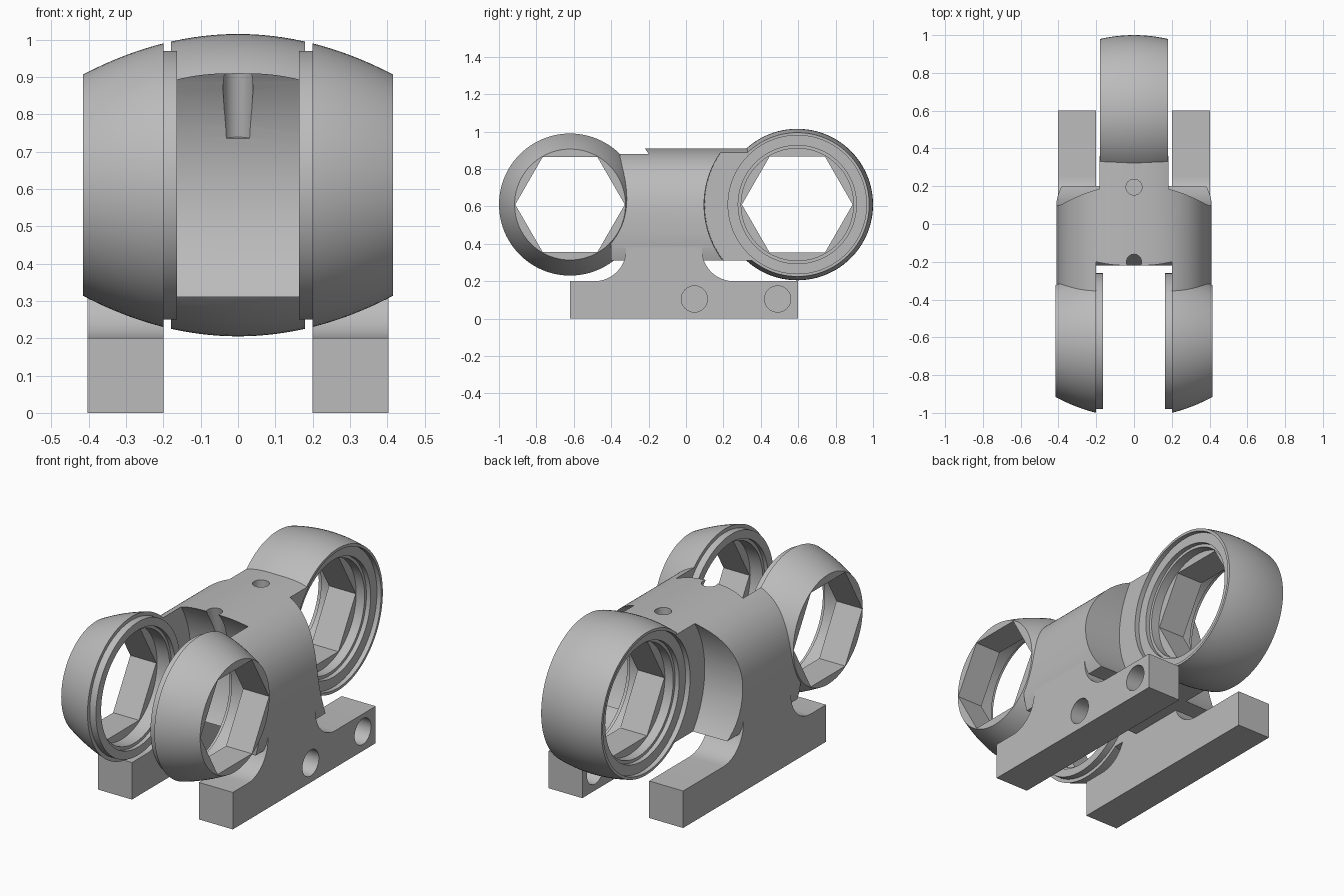
import bpy, bmesh, math
from mathutils import Vector

if "Cube" in bpy.data.objects:
    bpy.data.objects.remove(bpy.data.objects["Cube"])

AXIS_Z = 0.61
FRONT_Y, REAR_Y = -0.62, 0.595

grey = bpy.data.materials.new("plain grey")
grey.diffuse_color = (0.5, 0.5, 0.5, 1)
grey.use_nodes = True
grey.node_tree.nodes["Principled BSDF"].inputs["Base Color"].default_value = grey.diffuse_color


def make(name, loops):
    """Loft a closed solid through matching loops of points."""
    bm = bmesh.new()
    rows = [[bm.verts.new(p) for p in loop] for loop in loops]
    n = len(rows[0])
    for a, b in zip(rows, rows[1:]):
        for i in range(n):
            j = (i + 1) % n
            bm.faces.new((a[i], a[j], b[j], b[i]))
    bm.faces.new(rows[0][::-1])
    bm.faces.new(rows[-1])
    bmesh.ops.recalc_face_normals(bm, faces=bm.faces[:])
    me = bpy.data.meshes.new(name)
    bm.to_mesh(me)
    bm.free()
    me.materials.append(grey)
    ob = bpy.data.objects.new(name, me)
    bpy.context.collection.objects.link(ob)
    return ob


def turned(name, y, profile, z=AXIS_Z, sides=96):
    """Solid turned about an x-parallel axis; profile is (x, radius)."""
    def ring(x, r):
        return [(x, y + r * math.cos(2 * math.pi * i / sides),
                 z + r * math.sin(2 * math.pi * i / sides)) for i in range(sides)]
    return make(name, [ring(x, r) for x, r in profile])


def drill(name, a, b, r, sides=32):
    a, b = Vector(a), Vector(b)
    q = (b - a).to_track_quat('Z', 'Y')
    ring = [q @ Vector((r * math.cos(2 * math.pi * i / sides),
                        r * math.sin(2 * math.pi * i / sides), 0)) for i in range(sides)]
    return make(name, [[a + p for p in ring], [b + p for p in ring]])


def combine(target, tool, op):
    m = target.modifiers.new("join", 'BOOLEAN')
    m.operation, m.object, m.solver = op, tool, 'EXACT'
    bpy.context.view_layer.objects.active = target
    bpy.ops.object.modifier_apply(modifier=m.name)
    bpy.data.objects.remove(tool, do_unlink=True)


def add(tool):
    combine(link, tool, 'UNION')


def cut(tool):
    combine(link, tool, 'DIFFERENCE')


def barrel(x0, x1, steps=12):
    """Crowned outer profile shared by all three rings."""
    xs = [x0 + (x1 - x0) * i / steps for i in range(steps + 1)]
    return [(x, 0.405 - 0.63 * x * x) for x in xs]


# Rounded main body with a flat underside
section = []
for i in range(97):
    t = math.radians(-40 + 260 * i / 96)
    c, s = math.cos(t), math.sin(t)
    x = 0.41 * math.copysign(abs(c) ** 0.8, c)
    z = 0.5 + 0.41 * math.copysign(abs(s) ** 0.8, s)
    if z > 0.315:
        section.append((x, z))
section = [(0.385, 0.31)] + section + [(-0.385, 0.31)]
link = make("hinge_link", [[(x, y, z) for x, z in section] for y in (-0.4, 0.36)])

# Clearance for the neighbouring links
cut(turned("front_clearance", FRONT_Y, [(-0.2, 0.5), (0.2, 0.5)]))
for s in (-1, 1):
    cut(turned("rear_clearance", REAR_Y, [(s * 0.182, 0.495), (s * 0.5, 0.5)]))

# Legs and feet with filleted joints
foot = [(-0.62, 0), (0.6, 0), (0.6, 0.2)]
for i in range(13):
    t = math.radians(270 - 90 * i / 12)
    foot.append((0.255 + 0.17 * math.cos(t), 0.37 + 0.17 * math.sin(t)))
foot += [(0.085, 0.5), (-0.32, 0.5)]
for i in range(13):
    t = math.radians(-90 * i / 12)
    foot.append((-0.49 + 0.17 * math.cos(t), 0.37 + 0.17 * math.sin(t)))
foot.append((-0.62, 0.2))
for s in (-1, 1):
    add(make("leg", [[(s * x, y, z) for y, z in foot] for x in (0.2, 0.403)]))

# Rear ring and the two front rings with their inner bosses
add(turned("rear_ring", REAR_Y, barrel(-0.18, 0.18)))
for s in (-1, 1):
    prof = [(0.163, 0.36), (0.2, 0.36)] + barrel(0.2, 0.415)
    add(turned("front_ring", FRONT_Y, [(s * x, r) for x, r in prof]))

# Stepped bores and hexagonal holes
for s in (-1, 1):
    cut(turned("rear_bore", REAR_Y, [(s * x, r) for x, r in
        [(0.08, 0.3), (0.13, 0.3), (0.13, 0.316), (0.155, 0.316), (0.155, 0.37), (0.21, 0.37)]]))
    cut(turned("front_bore", FRONT_Y, [(s * x, r) for x, r in
        [(0.26, 0.3), (0.185, 0.3), (0.185, 0.316), (0.12, 0.316)]]))
    cut(turned("front_hex", FRONT_Y, [(s * 0.2, 0.293), (s * 0.5, 0.293)], sides=6))
cut(turned("rear_hex", REAR_Y, [(-0.15, 0.296), (0.15, 0.296)], sides=6))

# Mounting holes in one foot, pin holes in the body top
for y in (0.045, 0.49):
    cut(drill("foot_hole", (0.15, y, 0.105), (0.45, y, 0.105), 0.07))
cut(drill("rear_pin_hole", (0, 0.195, 0.8), (0, 0.195, 1.0), 0.042))
cut(drill("front_pin_hole", (0, -0.16, 0.73), (0, -0.21, 0.95), 0.04))

bpy.ops.object.select_all(action='DESELECT')
link.select_set(True)
bpy.context.view_layer.objects.active = link
bpy.ops.object.shade_smooth_by_angle(angle=math.radians(25))
